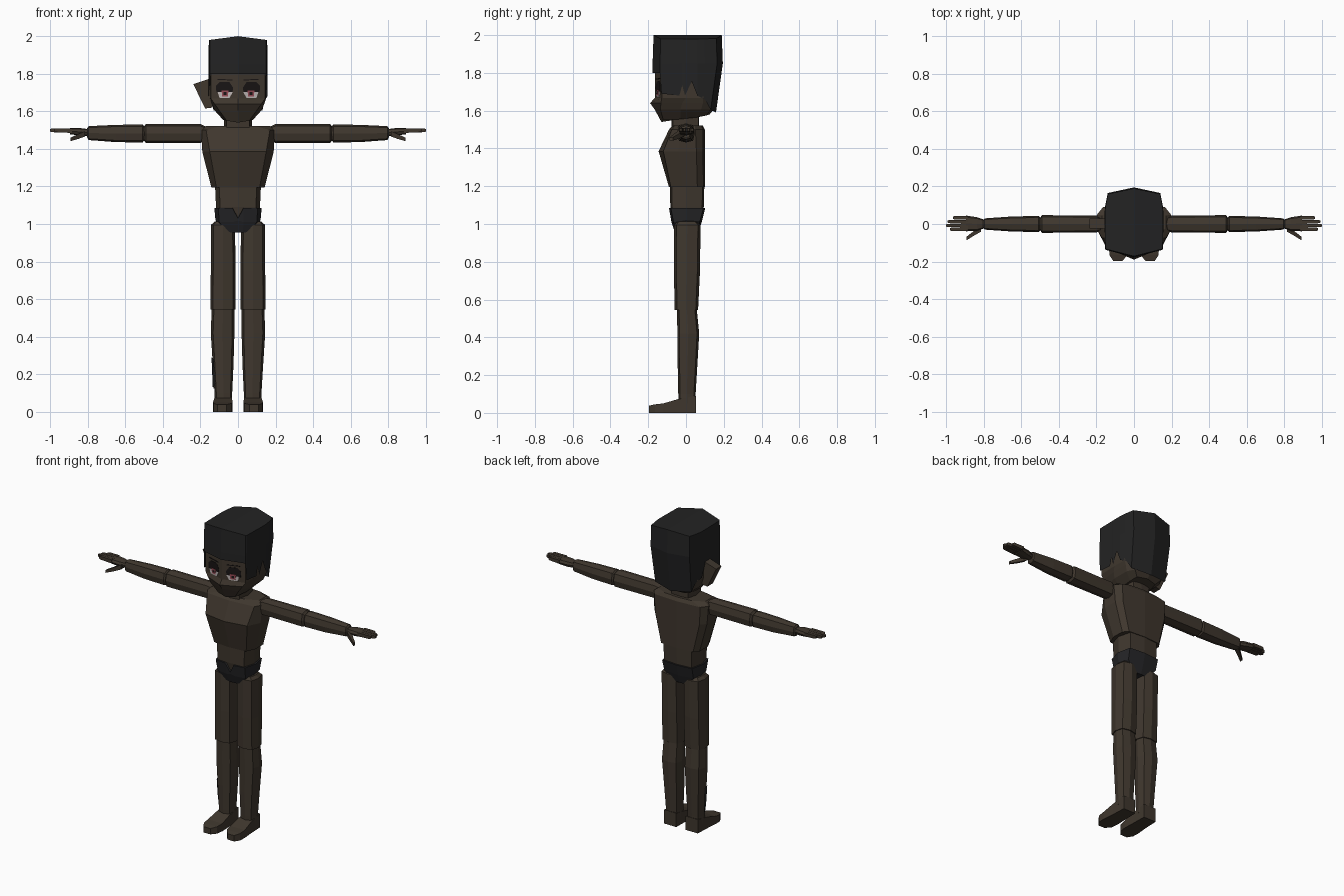
import bpy, bmesh

cube = bpy.data.objects.get("Cube")
if cube:
    bpy.data.objects.remove(cube, do_unlink=True)


def material(name, r, g, b):
    m = bpy.data.materials.new(name)
    m.use_nodes = True
    m.diffuse_color = (r, g, b, 1)
    bsdf = m.node_tree.nodes["Principled BSDF"]
    bsdf.inputs["Base Color"].default_value = (r, g, b, 1)
    bsdf.inputs["Roughness"].default_value = 0.9
    return m


SKIN = material("dark brown skin", 0.050, 0.038, 0.027)
HAIR = material("black hair", 0.0165, 0.0165, 0.0168)
CLOTH = material("charcoal cloth", 0.018, 0.018, 0.020)
LID = material("dark eyelid", 0.009, 0.007, 0.007)
WHITE = material("eye white", 0.52, 0.47, 0.46)
IRIS = material("pink iris", 0.30, 0.07, 0.09)


def loft(name, rings, mat, closed=True, caps=(True, True), mirror=True):
    """Skin a row of point rings; open rings are halves that meet at x = 0."""
    bm = bmesh.new()
    rows = [[bm.verts.new(p) for p in ring] for ring in rings]
    n = len(rows[0])
    for a, b in zip(rows, rows[1:]):
        for i in range(n if closed else n - 1):
            j = (i + 1) % n
            bm.faces.new((a[i], a[j], b[j], b[i]))
    for row, wanted in ((rows[0], caps[0]), (rows[-1], caps[1])):
        if wanted:
            bm.faces.new(row)
    bmesh.ops.recalc_face_normals(bm, faces=bm.faces[:])
    me = bpy.data.meshes.new(name)
    bm.to_mesh(me)
    bm.free()
    me.materials.append(mat)
    ob = bpy.data.objects.new(name, me)
    bpy.context.collection.objects.link(ob)
    if mirror:
        ob.modifiers.new("Mirror", 'MIRROR').use_clip = True
    return ob


def flat(z, *pts):
    return [(x, y, z) for x, y in pts]


# Eight-sided section: points on the axes and on fuller diagonals
OCT = [(1, 0), (.8, .8), (0, 1), (-.8, .8), (-1, 0), (-.8, -.8), (0, -1), (.8, -.8)]
BOX = [(1, 1), (-1, 1), (-1, -1), (1, -1)]


def upright(name, rings, mat):
    loft(name, [[(cx + hx * u, cy + hy * v, z) for u, v in OCT]
                for z, cx, cy, hx, hy in rings], mat)


def sideways(name, rings, mat, section=OCT):
    loft(name, [[(x, cy + hy * u, cz + hz * v) for u, v in section]
                for x, cy, cz, hy, hz in rings], mat)


# Head with a jutting muzzle and a jaw that rises to the back
loft("head", [
    [(0, -.13, 1.54), (.06, -.12, 1.55), (.08, -.03, 1.555), (.08, .06, 1.565), (.07, .11, 1.575), (0, .125, 1.58)],
    flat(1.605, (0, -.165), (.10, -.135), (.125, -.03), (.125, .08), (.10, .13), (0, .145)),
    flat(1.640, (0, -.19), (.125, -.133), (.14, -.02), (.138, .09), (.11, .135), (0, .15)),
    flat(1.668, (0, -.165), (.145, -.128), (.15, 0), (.147, .09), (.12, .14), (0, .16)),
    flat(1.960, (0, -.165), (.145, -.128), (.15, 0), (.147, .09), (.12, .14), (0, .17)),
], SKIN, closed=False)

# Hair: block with a ragged lower edge (x, y, z of the edge)
edge = [(0, -.177, 1.80), (.150, -.138, 1.80), (.154, -.13, 1.69), (.156, -.035, 1.68),
        (.156, -.02, 1.735), (.157, -.005, 1.68), (.157, .03, 1.755), (.157, .06, 1.68),
        (.153, .10, 1.66), (.14, .165, 1.605), (0, .195, 1.59)]
low = [(x * (1 if y < .1 else .93), y - (.14 * (1.85 - z) if y > .12 else 0), z) for x, y, z in edge]
mid = [(x, y, 1.85) for x, y, z in edge]
top = [(x * .99, y * .97, 2.0 - .13 * x) for x, y, z in edge]
loft("hair", [low, mid, top], HAIR, closed=False, caps=(False, True))

# Single ear on the right side
loft("right_ear", [[(x, y, z) for x, z in
                    [(-.238, 1.745), (-.155, 1.772), (-.135, 1.62), (-.175, 1.615)]]
                   for y in (-.025, .03)], SKIN, mirror=False)


# Eyes: thin plates that follow the slanted face
def face_plate(name, outline, lift, mat):
    loft(name, [[(x, -.165 + .255 * x - d, z) for x, z in outline] for d in (-.002, lift)], mat)


face_plate("eyelids", [(.03, 1.70), (.025, 1.725), (.045, 1.755), (.095, 1.757),
                       (.118, 1.735), (.115, 1.70)], .002, LID)
face_plate("eye_whites", [(.028, 1.702), (.108, 1.702), (.098, 1.672), (.045, 1.672)], .003, WHITE)
face_plate("irises", [(.050, 1.712), (.088, 1.712), (.084, 1.680), (.054, 1.680)], .005, IRIS)
face_plate("pupils", [(.062, 1.703), (.076, 1.703), (.076, 1.688), (.062, 1.688)], .006, LID)
face_plate("eyebrows", [(.03, 1.764), (.03, 1.769), (.11, 1.773), (.11, 1.768)], .003, LID)

# Neck
loft("neck", [flat(z, (0, -.078), (.06, -.07), (.075, 0), (.06, .065), (0, .07))
              for z in (1.49, 1.59)], SKIN, closed=False)

# Chest, pushed forward at mid height
loft("chest", [
    flat(1.195, (0, -.09), (.115, -.08), (.142, -.02), (.14, .06), (.115, .092), (0, .10)),
    flat(1.385, (0, -.145), (.15, -.12), (.19, -.04), (.19, .055), (.16, .09), (0, .10)),
    flat(1.500, (0, -.09), (.17, -.075), (.197, -.03), (.197, .05), (.165, .09), (0, .10)),
    flat(1.522, (0, -.07), (.09, -.06), (.17, -.025), (.17, .045), (.10, .08), (0, .088)),
], SKIN, closed=False)

# Waist
loft("waist", [
    flat(1.00, (0, -.065), (.09, -.058), (.11, 0), (.095, .068), (0, .075)),
    flat(1.09, (0, -.083), (.095, -.075), (.117, 0), (.10, .085), (0, .094)),
    flat(1.20, (0, -.085), (.10, -.075), (.122, 0), (.10, .088), (0, .097)),
], SKIN, closed=False)

# Briefs, notched at the front
loft("briefs", [
    [(0, -.058, .955), (.025, -.057, .955), (.06, -.052, .957), (.085, 0, .975), (.06, .06, .957), (0, .065, .955)],
    [(0, -.078, 1.018), (.03, -.077, 1.01), (.10, -.066, 1.01), (.12, 0, 1.02), (.105, .074, 1.015), (0, .083, 1.01)],
    [(0, -.080, 1.030), (.03, -.090, 1.085), (.105, -.08, 1.085), (.126, 0, 1.085), (.108, .092, 1.085), (0, .102, 1.085)],
], CLOTH, closed=False)

# Legs
upright("thighs", [(1.012, .085, .005, .040, .055), (.995, .080, .007, .064, .070),
                   (.75, .079, .005, .066, .069), (.545, .080, .002, .066, .062)], SKIN)
upright("shins", [(.55, .080, .005, .060, .052), (.42, .082, .012, .063, .058),
                  (.25, .079, .008, .055, .052), (.10, .078, .005, .047, .046),
                  (.05, .078, .005, .047, .044)], SKIN)

# Feet
loft("feet", [[(cx + hx * u, y, h * (v + 1) / 2) for u, v in BOX] for y, cx, hx, h in
              [(.052, .078, .044, .09), (-.045, .079, .047, .072),
               (-.12, .081, .052, .05), (-.165, .083, .048, .045), (-.197, .086, .024, .038)]], SKIN)

# Dark mark on the outer right shin
loft("shin_mark", [[(-.129, -.035, .28), (-.141, .008, .29)],
                   [(-.121, -.033, .15), (-.134, .006, .12)]], HAIR,
     closed=False, caps=(False, False), mirror=False)

# Arms
sideways("upper_arms", [(.17, 0, 1.48, .035, .038), (.20, 0, 1.482, .045, .050),
                        (.49, 0, 1.482, .047, .051), (.50, 0, 1.482, .034, .038)], SKIN)
sideways("forearms", [(.498, 0, 1.482, .034, .036), (.508, 0, 1.482, .043, .048),
                      (.65, 0, 1.482, .040, .046), (.795, 0, 1.484, .030, .037),
                      (.803, 0, 1.485, .022, .025)], SKIN)

# Hands with four fingers and a thumb
sideways("palms", [(.795, 0, 1.487, .022, .018), (.835, 0, 1.490, .036, .020),
                   (.895, .003, 1.494, .042, .016)], SKIN)
for label, y, tip in (("index", -.028, .98), ("middle", -.008, 1.0),
                      ("ring", .013, .992), ("little", .033, .965)):
    sideways(label + "_fingers", [(.885, y, 1.497, .0095, .012), (tip - .01, y, 1.499, .009, .010),
                                  (tip, y, 1.499, .006, .007)], SKIN, BOX)
sideways("thumbs", [(.815, -.025, 1.480, .016, .014), (.85, -.048, 1.466, .013, .013),
                    (.893, -.078, 1.450, .009, .009)], SKIN, BOX)
